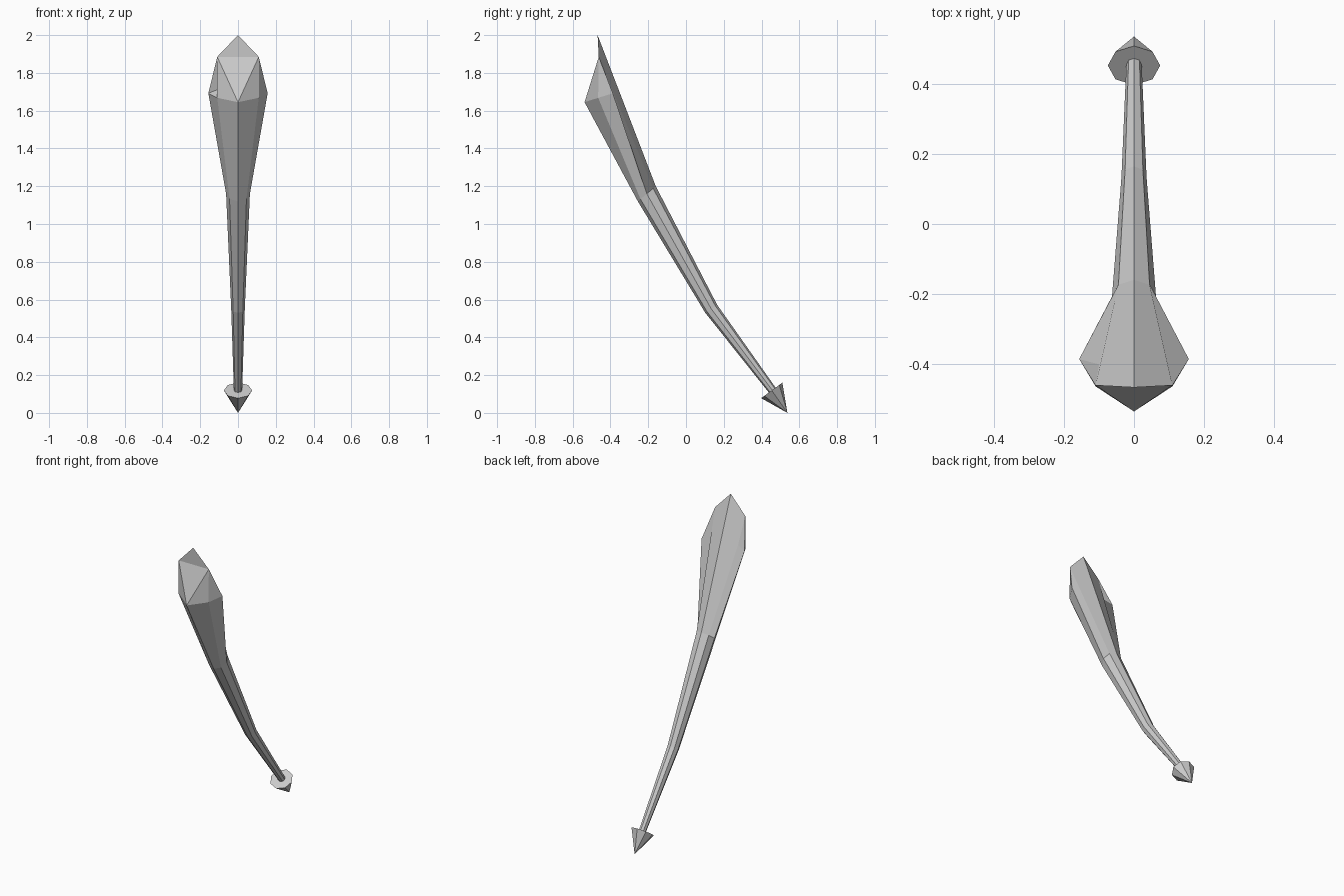
import bpy, bmesh
from math import sin, cos, pi
from mathutils import Vector

if "Cube" in bpy.data.objects:
    bpy.data.objects.remove(bpy.data.objects["Cube"])

N = 8


def ring(bm, lower, upper, rx):
    """Eight-sided ring spanning two (y, z) points, rx wide; starts at the lower point."""
    a, b = Vector((0, *lower)), Vector((0, *upper))
    c, h = (a + b) / 2, (a - b) / 2
    return [bm.verts.new(c + h * cos(2 * pi * i / N) + Vector((rx * sin(2 * pi * i / N), 0, 0)))
            for i in range(N)]


def bridge(bm, r0, r1, skip=()):
    for i in range(N):
        if i not in skip:
            j = (i + 1) % N
            bm.faces.new((r0[i], r0[j], r1[j], r1[i]))


def finish(bm, name):
    bmesh.ops.recalc_face_normals(bm, faces=bm.faces)
    me = bpy.data.meshes.new(name)
    bm.to_mesh(me)
    bm.free()
    ob = bpy.data.objects.new(name, me)
    bpy.context.collection.objects.link(ob)
    return ob


# Curved tail, widening to an obliquely cut root
bm = bmesh.new()
rings = [ring(bm, (0.439, 0.107), (0.475, 0.133), 0.022),
         ring(bm, (0.102, 0.53), (0.165, 0.572), 0.036),
         ring(bm, (-0.255, 1.12), (-0.16, 1.20), 0.063)]
root_profile = [(0, -0.537, 1.645), (0.11, -0.465, 1.668), (0.157, -0.387, 1.692),
                (0.11, -0.462, 1.885), (0, -0.468, 2.0)]
pts = root_profile + [(-x, y, z) for x, y, z in root_profile[3:0:-1]]
root = [bm.verts.new(p) for p in pts]
bm.faces.new(rings[0])
bridge(bm, rings[0], rings[1])
bridge(bm, rings[1], rings[2])
bridge(bm, rings[2], root, skip=(4, 5))

# Small notch on the left edge of the root
mid = rings[2]
notch = bm.verts.new((-0.10, -0.402, 1.715))
bm.faces.new((mid[5], mid[6], root[6], notch))
bm.faces.new((mid[4], mid[5], notch, root[5], root[4]))
bm.faces.new((root[6], notch, root[5]))

# Root cap
for a, b, c in ((3, 4, 5), (0, 3, 5), (0, 1, 3), (1, 2, 3), (0, 5, 7), (7, 5, 6)):
    if (a, b, c) == (7, 5, 6):
        bm.faces.new((root[7], notch, root[6]))
        bm.faces.new((root[7], root[5], notch))
    else:
        bm.faces.new((root[a], root[b], root[c]))
finish(bm, "tail")

# Pointed tip
bm = bmesh.new()
base = ring(bm, (0.398, 0.078), (0.51, 0.16), 0.075)
apex = bm.verts.new((0, 0.537, 0.0))
bm.faces.new(base)
for i in range(N):
    bm.faces.new((base[i], base[(i + 1) % N], apex))
finish(bm, "tail_tip")
